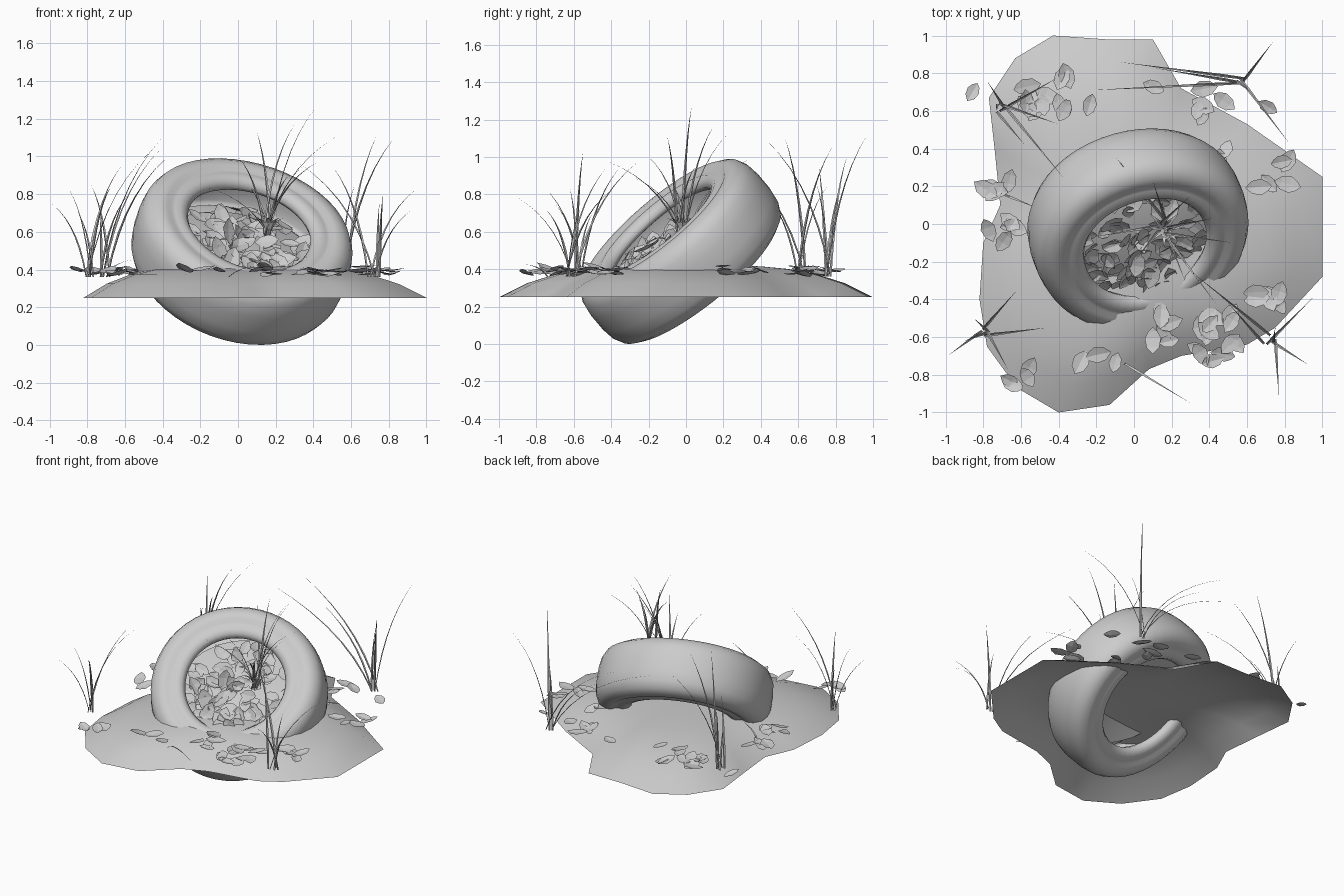
import bpy, bmesh, math, random
from mathutils import Vector, Matrix

if "Cube" in bpy.data.objects:
    bpy.data.objects.remove(bpy.data.objects["Cube"])

random.seed(4)
mat = bpy.data.materials.new("light_grey")
mat.diffuse_color = (0.6, 0.6, 0.6, 1)
mat.use_nodes = True
mat.node_tree.nodes["Principled BSDF"].inputs["Base Color"].default_value = mat.diffuse_color


def make(name, verts, faces, smooth=False):
    me = bpy.data.meshes.new(name)
    me.from_pydata([tuple(v) for v in verts], [], faces)
    bm = bmesh.new()
    bm.from_mesh(me)
    bmesh.ops.recalc_face_normals(bm, faces=bm.faces)
    bm.to_mesh(me)
    bm.free()
    me.materials.append(mat)
    for p in me.polygons:
        p.use_smooth = smooth
    ob = bpy.data.objects.new(name, me)
    bpy.context.collection.objects.link(ob)
    return ob


# tilted frame shared by the tyre and its filling
axis = Vector((0.25, -0.62, 0.74)).normalized()
centre = Vector((0.02, -0.025, 0.5))
frame = Matrix.Translation(centre) @ axis.to_track_quat('Z', 'Y').to_matrix().to_4x4()
up = frame.to_3x3().inverted() @ Vector((0, 0, 1))
up.z = 0
up.normalize()

# tyre: closed hollow profile (radius, offset along axis) spun round the axis
half = [(0.55, 0.0), (0.545, 0.06), (0.535, 0.11), (0.52, 0.14), (0.50, 0.12), (0.44, 0.13),
        (0.38, 0.12), (0.345, 0.13), (0.335, 0.155), (0.355, 0.185), (0.39, 0.197), (0.415, 0.19),
        (0.435, 0.188), (0.46, 0.2), (0.505, 0.197), (0.55, 0.17), (0.575, 0.12), (0.585, 0.05)]
inner, outer = half[1:9], half[9:]
prof = [(0.55, 0.0)] + inner + outer + [(0.585, 0.0)]
prof += [(r, -w) for r, w in reversed(outer)] + [(r, -w) for r, w in reversed(inner)]
N, M = 48, len(prof)
verts, faces = [], []
for i in range(N):
    a = 2 * math.pi * i / N
    for r, w in prof:
        k = 1 + 0.012 * math.sin(3 * a + 1)
        verts.append(frame @ Vector((r * k * math.cos(a), r * k * math.sin(a), w)))
for i in range(N):
    for j in range(M):
        i2, j2 = (i + 1) % N, (j + 1) % M
        faces.append((i * M + j, i2 * M + j, i2 * M + j2, i * M + j2))
low = min(v.z for v in verts)
verts = [v - Vector((0, 0, low)) for v in verts]
make("tyre", verts, faces, True)

# soil mound: irregular outline rising to a flat dome, open below
rim = [(1, 0.25), (0.6, 0.53), (0.25, 0.72), (0.1, 0.98), (-0.15, 0.98), (-0.43, 1.0), (-0.63, 0.88),
       (-0.77, 0.67), (-0.74, 0.4), (-0.71, 0.1), (-0.8, -0.1), (-0.82, -0.4), (-0.78, -0.65),
       (-0.62, -0.87), (-0.4, -1.0), (-0.13, -0.96), (0.08, -0.77), (0.25, -0.7), (0.6, -0.64),
       (0.75, -0.55), (1, -0.28)]


def height(d):
    return 0.25 + 0.172 * (1 - min(d, 1.0) ** 3.5)


def ground(x, y):
    for (ax, ay), (bx, by) in zip(rim, rim[1:] + rim[:1]):
        det = ax * by - ay * bx
        s, t = (x * by - y * bx) / det, (ax * y - ay * x) / det
        if s >= -1e-6 and t >= -1e-6:
            return height(s + t)
    return 0.3


rings = [1, 0.85, 0.7, 0.55, 0.4, 0.2]
n = len(rim)
verts = [(x * d, y * d, height(d)) for d in rings for x, y in rim] + [(0, 0, height(0))]
faces = []
for k in range(len(rings) - 1):
    for i in range(n):
        j = (i + 1) % n
        faces.append((k * n + i, k * n + j, (k + 1) * n + j, (k + 1) * n + i))
last = (len(rings) - 1) * n
faces += [(last + i, last + (i + 1) % n, len(verts) - 1) for i in range(n)]
make("soil_mound", verts, faces, True)


# soil filling inside the tyre, lying flatter than the tyre itself
def fill(r, a):
    p = Vector((r * math.cos(a), r * math.sin(a), 0))
    p.z = 0.06 - 0.4 * r * r - 0.22 * p.dot(up)
    return p


verts = [frame @ fill(0, 0)]
for r in (0.2, 0.43):
    verts += [frame @ fill(r, i * math.pi / 12) for i in range(24)]
faces = [(0, 1 + i, 1 + (i + 1) % 24) for i in range(24)]
faces += [(1 + i, 25 + i, 25 + (i + 1) % 24, 1 + (i + 1) % 24) for i in range(24)]
make("soil_filling", verts, faces, True)


# fallen leaf: pointed oval folded along the midrib
def add_leaf(verts, faces, m, length):
    b = len(verts)
    fold = random.uniform(0.05, 0.25)
    for t, w in ((-0.5, 0), (-0.25, 0.24), (0.1, 0.3), (0.35, 0.17), (0.5, 0)):
        for s in (-1, 0, 1):
            verts.append(m @ (Vector((t, s * w, abs(s) * w * fold + 0.3 * t * t)) * length))
    for i in range(4):
        for s in (0, 1):
            q = b + i * 3 + s
            faces.append((q, q + 1, q + 4, q + 3))


def spin(tilt):
    return (Matrix.Rotation(random.uniform(0, 6.28), 4, 'Z')
            @ Matrix.Rotation(random.gauss(0, tilt), 4, 'X')
            @ Matrix.Rotation(random.gauss(0, tilt), 4, 'Y'))


# leaves scattered in clusters (x, y, spread, count)
clusters = [(-0.46, 0.7, 0.09, 13), (0.41, 0.64, 0.06, 5), (0.72, 0.3, 0.08, 5), (0.71, -0.38, 0.06, 6),
            (0.44, -0.6, 0.1, 14), (0.18, -0.56, 0.07, 6), (-0.71, -0.05, 0.06, 5), (-0.74, 0.25, 0.06, 5),
            (-0.6, -0.8, 0.05, 4), (-0.85, 0.7, 0.02, 1), (0.72, 0.62, 0.02, 1), (-0.2, 0.61, 0.03, 1),
            (-0.3, -0.72, 0.05, 1), (-0.15, -0.69, 0.04, 2), (0.5, 0.37, 0.04, 2), (0.12, 0.71, 0.02, 1)]
verts, faces = [], []
for x, y, s, c in clusters:
    for _ in range(c):
        px, py = x + random.uniform(-1.3, 1.3) * s, y + random.uniform(-1.3, 1.3) * s
        z = max(ground(px, py) + 0.012, 0.37) + random.uniform(0, 0.025)
        add_leaf(verts, faces, Matrix.Translation((px, py, z)) @ spin(0.15), random.uniform(0.11, 0.15))
make("ground_leaves", verts, faces)

verts, faces = [], []
for _ in range(100):
    p = fill(0.35 * math.sqrt(random.random()), random.uniform(0, 6.28))
    p.z += random.uniform(0.0, 0.05)
    add_leaf(verts, faces, frame @ Matrix.Translation(p) @ spin(0.3), random.uniform(0.11, 0.16))
make("tyre_leaves", verts, faces)


# grass blade: tapered folded strip, bending over towards its tip
def add_blade(verts, faces, base, tip, w):
    b, steps = len(verts), 7
    base, tip = Vector(base), Vector(tip)
    mid = base * 0.75 + tip * 0.25
    mid.z = base.z * 0.4 + tip.z * 0.6 + 0.05
    d = tip - base
    side = Vector((-d.y, d.x, 0)).normalized()
    out = side.cross(Vector((0, 0, 1)))
    for i in range(steps):
        t = i / steps
        p = base * (1 - t) ** 2 + mid * 2 * t * (1 - t) + tip * t * t
        k = w * (0.6 + 0.8 * t if t < 0.3 else 1.2 * (1 - t))
        verts.extend((p - side * k, p + out * k * 0.5, p + side * k))
    verts.append(tip)
    for i in range(steps - 1):
        for s in (0, 1):
            q = b + i * 3 + s
            faces.append((q, q + 1, q + 4, q + 3))
    q = b + (steps - 1) * 3
    faces.extend(((q, q + 1, q + 3), (q + 1, q + 2, q + 3)))


# tufts: name, base, blade tips
tufts = [
    ("grass_back_right", (0.57, 0.77, 0.36), [(-0.08, 0.86, 1.0), (-0.23, 0.71, 0.95), (0.74, 0.97, 1.12),
     (0.83, 0.42, 1.1), (0.1, 0.83, 0.85), (0.62, 0.7, 0.85)]),
    ("grass_back_left", (-0.7, 0.62, 0.36), [(-0.78, 0.76, 0.85), (-0.4, 0.78, 1.05), (-0.37, 0.24, 1.0),
     (-0.4, 0.53, 1.1), (-0.58, 0.42, 0.8), (-0.73, 0.6, 0.7)]),
    ("grass_front_left", (-0.78, -0.58, 0.36), [(-0.99, -0.7, 0.75), (-0.46, -0.55, 1.03), (-0.62, -0.35, 0.95),
     (-0.67, -0.77, 0.85), (-0.85, -0.5, 0.7), (-0.9, -0.62, 0.83)]),
    ("grass_front_right", (0.72, -0.62, 0.36), [(0.3, -0.25, 0.98), (0.95, -0.39, 0.83), (0.77, -0.93, 0.8),
     (0.93, -0.75, 0.72), (0.5, -0.42, 0.95), (0.75, -0.55, 0.75)]),
    ("grass_in_tyre", (0.16, -0.02, 0.57), [(0.42, 0.03, 1.27), (0.53, -0.1, 1.11), (0.3, 0.15, 1.17),
     (0.0, -0.2, 1.0), (-0.22, -0.07, 0.85), (0.44, -0.43, 0.98), (0.1, 0.23, 1.13), (0.27, -0.3, 0.9),
     (-0.1, 0.36, 1.0), (0.35, 0.05, 0.95)])]
for name, base, tips in tufts:
    verts, faces = [], []
    for t in tips:
        o = Vector((random.uniform(-0.03, 0.03), random.uniform(-0.03, 0.03), 0))
        add_blade(verts, faces, Vector(base) + o, t, 0.01)
    make(name, verts, faces)

# broad leaves at the foot of the middle tuft
verts, faces = [], []
for i in range(8):
    a = i * math.pi / 4
    add_blade(verts, faces, (0.16, -0.02, 0.58),
              (0.16 + 0.11 * math.cos(a), -0.02 + 0.11 * math.sin(a), 0.67), 0.022)
make("tuft_foot_leaves", verts, faces)

# stray blades lying on the mound
verts, faces = [], []
add_blade(verts, faces, (-0.05, -0.74, 0.36), (0.3, -0.95, 0.42), 0.008)
add_blade(verts, faces, (-0.7, 0.16, 0.36), (-0.5, 0.08, 0.45), 0.008)
make("stray_blades", verts, faces)
